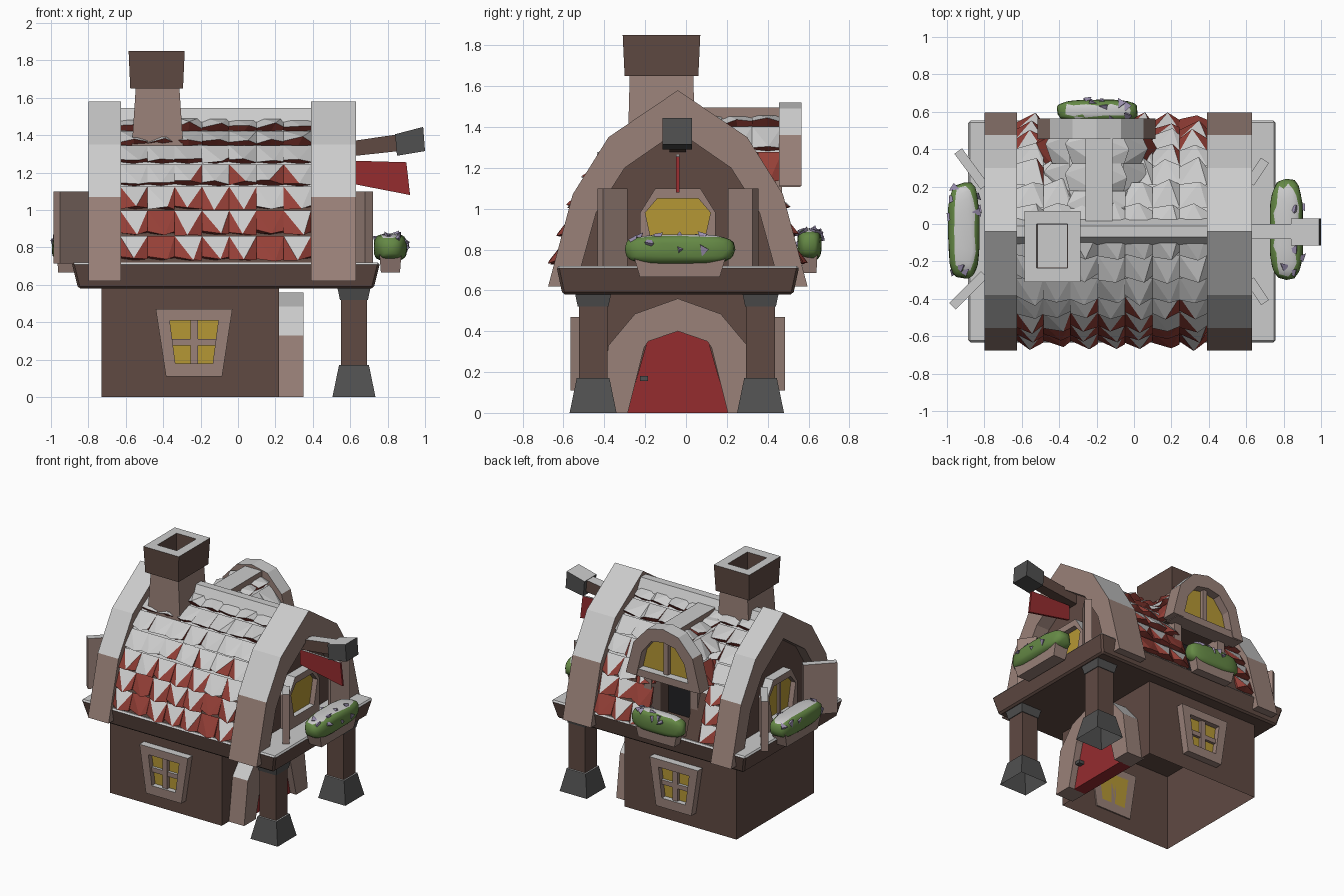
import bpy, bmesh, math, random
from mathutils import Vector, Matrix

if "Cube" in bpy.data.objects:
    bpy.data.objects.remove(bpy.data.objects["Cube"])
random.seed(4)
C = -0.04      # y of the house centre line
DX = -0.20     # x of the dormer centre line

def mat(name, *rgb):
    m = bpy.data.materials.new(name)
    m.diffuse_color = (*rgb, 1)
    m.use_nodes = True
    m.node_tree.nodes["Principled BSDF"].inputs["Base Color"].default_value = m.diffuse_color
    return m
WOOD = mat("dark_wood", .115, .068, .055)
TRIM = mat("trim_wood", .32, .22, .19)
TILE = mat("roof_red", .30, .05, .038)
RED = mat("door_red", .30, .025, .028)
GLASS = mat("yellow_glass", .46, .31, .035)
STONE = mat("stone", .08, .08, .08)
DARK = mat("soot", .015, .015, .017)
LEAF = mat("leaf", .13, .25, .06)
PETAL = mat("petal", .32, .27, .42)
PALE = mat("pale_top", .55, .56, .57)

def finish(bm, name, m, pale=.45):
    """Make the object; faces that look up get the pale weathered colour."""
    bmesh.ops.recalc_face_normals(bm, faces=bm.faces)
    for f in bm.faces:
        f.normal_update()
        f.material_index = int(f.normal.z > pale)
    me = bpy.data.meshes.new(name)
    bm.to_mesh(me)
    bm.free()
    me.materials.append(m)
    me.materials.append(PALE)
    ob = bpy.data.objects.new(name, me)
    bpy.context.collection.objects.link(ob)
    return ob

def place(p, t, axis):
    return {'x': (t, p[0], p[1]), 'y': (p[0], t, p[1]), 'z': (p[0], p[1], t)}[axis]

def prism(name, pts, axis, a, b, m):
    """Extrude a 2D outline along an axis from a to b."""
    bm = bmesh.new()
    A, B = ([bm.verts.new(place(p, t, axis)) for p in pts] for t in (a, b))
    bm.faces.new(A)
    bm.faces.new(B)
    for i in range(len(pts)):
        j = (i + 1) % len(pts)
        bm.faces.new((A[i], A[j], B[j], B[i]))
    return finish(bm, name, m)

def ring(name, outer, inner, axis, a, b, m, closed=True):
    """Frame between two outlines of equal length, extruded from a to b."""
    bm = bmesh.new()
    rows = [[bm.verts.new(place(p, t, axis)) for p in o]
            for o, t in ((outer, a), (outer, b), (inner, b), (inner, a))]
    n = len(outer)
    for i in range(n if closed else n - 1):
        j = (i + 1) % n
        for k in range(4):
            r, q = rows[k], rows[(k + 1) % 4]
            bm.faces.new((r[i], r[j], q[j], q[i]))
    if not closed:
        for i in (0, n - 1):
            bm.faces.new([r[i] for r in rows])
    return finish(bm, name, m)

def frustum(name, c, lo, hi, z0, z1, m, bottom=True):
    """Box with separate bottom and top half sizes, optionally open below."""
    bm = bmesh.new()
    bmesh.ops.create_cube(bm, size=2)
    if not bottom:
        bmesh.ops.delete(bm, geom=[f for f in bm.faces if f.normal.z < -.9], context='FACES_ONLY')
    for v in bm.verts:
        h = hi if v.co.z > 0 else lo
        v.co = (c[0] + v.co.x * h[0], c[1] + v.co.y * h[1], z1 if v.co.z > 0 else z0)
    return finish(bm, name, m)

def box(name, x0, x1, y0, y1, z0, z1, m):
    return prism(name, [(x0, y0), (x1, y0), (x1, y1), (x0, y1)], 'z', z0, z1, m)

def arch(half, c):
    """Mirror a half outline (listed from the apex down) about c."""
    return [(c - p, z) for p, z in reversed(half) if p > 0] + [(c + p, z) for p, z in half]

def tiles(name, half, u0, u1, cols, rows, to_world, skip=lambda u, s: False):
    """Pointed wedge tiles along both slopes of a roof outline."""
    bm = bmesh.new()
    segs = [(Vector(a), Vector(b)) for a, b in zip(half, half[1:])]
    total = sum((b - a).length for a, b in segs)
    def at(s, h):
        for k, (a, b) in enumerate(segs):
            L = (b - a).length
            if s <= L or k == len(segs) - 1:
                d = (b - a) / L
                return a + d * s + Vector((-d.y, d.x)) * h
            s -= L
    w, ln = (u1 - u0) / cols, total / rows
    for side in (-1, 1):
        for i in range(cols):
            for r in range(rows):
                u, s = u0 + i * w, r * ln
                if side > 0 and skip(u + w / 2, s + ln / 2):
                    continue
                j = lambda k: random.uniform(-k, k)
                e = s + ln * .9
                spec = [(u, s, .010), (u + w, s, .010), (u + w, e + j(.015), .025 + j(.012)),
                        (u + w * (.6 + j(.15)), e + .015 + j(.01), .056 + j(.01)),
                        (u, e + j(.015), .025 + j(.012)),
                        (u + w, e - .01, -.01), (u + w / 2, e, -.01), (u, e - .01, -.01)]
                V = [bm.verts.new(to_world(side, a, at(b, c))) for a, b, c in spec]
                for f in ((0, 1, 3), (1, 2, 3), (0, 3, 4), (2, 5, 6, 3), (3, 6, 7, 4), (1, 5, 2), (0, 4, 7), (0, 7, 6, 5, 1)):
                    bm.faces.new([V[q] for q in f])
    return finish(bm, name, TILE, .55)

# Ground floor (open below) and upper floor slab
frustum("ground_floor", (-.255, C), (.475, .47), (.475, .47), 0, .6, WOOD, bottom=False)
slab = frustum("floor_slab", (-.065, C), (.79, .565), (.825, .595), .58, .72, WOOD)
b = slab.modifiers.new("edge", 'BEVEL')
b.width, b.segments = .012, 1

# Porch pillars
for y in (C - .415, C + .405):
    frustum("pillar_foot", (.62, y), (.115, .115), (.08, .08), 0, .17, STONE, bottom=False)
    frustum("pillar", (.62, y), (.07, .07), (.07, .07), .15, .56, WOOD)
    frustum("pillar_cap", (.62, y), (.075, .075), (.088, .088), .52, .582, STONE)

# Door with arched surround
ring("door_frame", arch([(0, .56), (.21, .485), (.34, .33), (.385, 0)], C),
     arch([(0, .40), (.145, .35), (.165, .32), (.245, 0)], C), 'x', .2, .35, TRIM, closed=False)
prism("door", arch([(0, .41), (.15, .35), (.25, 0)], C), 'x', .2, .30, RED)
box("door_handle", .29, .34, -.225, -.185, .155, .18, STONE)

# Ground floor side windows
def trapezoid(t, bt, z0, z1):
    c = -.235
    return [(c - bt, z0), (c + bt, z0), (c + t, z1), (c - t, z1)]
for s in (-1, 1):
    y = lambda d: C + s * (.46 + d)
    ring("side_window_frame", trapezoid(.205, .15, .11, .47), trapezoid(.13, .10, .18, .41), 'y', y(0), y(.065), TRIM)
    prism("side_window_glass", trapezoid(.135, .105, .175, .415), 'y', y(0), y(.025), GLASS)
    prism("side_window_upright", [(-.255, .17), (-.215, .17), (-.215, .42), (-.255, .42)], 'y', y(0), y(.05), TRIM)
    prism("side_window_crossbar", [(-.355, .275), (-.115, .275), (-.115, .31), (-.355, .31)], 'y', y(0), y(.045), TRIM)

# Main roof body with a recess below the dormer
half = [(0, 1.49), (.30, 1.30), (.47, 1.05), (.575, .72)]
body = prism("upper_floor", arch(half, C), 'x', -.72, .52, WOOD)
cut = box("dormer_cutter", DX - .17, DX + .17, .25, .8, .73, 1.2, DARK)
cut.hide_render = True
cut.hide_viewport = True
mod = body.modifiers.new("recess", 'BOOLEAN')
mod.object, mod.solver = cut, 'EXACT'
box("recess_back", DX - .165, DX + .165, .245, .26, .73, 1.2, DARK)

tiles("roof_tiles", half, -.63, .39, 7, 7, lambda s, u, p: (u, C + s * p.x, p.y),
      lambda u, s: abs(u - DX) < .22 and s > .36)
prism("ridge_beam", arch([(.03, 1.545), (.07, 1.47)], C), 'x', -.65, .41, TILE)

# Gable end frames
outer = arch([(0, 1.58), (.34, 1.35), (.515, 1.07), (.635, .62)], C)
inner = arch([(0, 1.38), (.26, 1.20), (.40, .98), (.50, .62)], C)
for x0, x1 in ((-.80, -.625), (.39, .63)):
    ring("gable_frame", outer, inner, 'x', x0, x1, TRIM, closed=False)

# Gable windows
for x0, s in ((.51, 1), (-.71, -1)):
    ring("gable_window_frame", arch([(.11, 1.10), (.185, .98), (.185, .72)], C),
         arch([(.10, 1.05), (.16, .98), (.12, .80)], C), 'x', x0, x0 + s * .08, TRIM)
    prism("gable_window_glass", arch([(.105, 1.055), (.165, .98), (.125, .79)], C), 'x', x0, x0 + s * .04, GLASS)
box("gable_window_upright", -.77, -.71, C - .012, C + .012, .78, 1.06, TRIM)

# Open shutters
for a, b2 in (((.62, -.30), (.70, -.42)), ((.62, .22), (.70, .34)),
              ((-.80, -.27), (-.97, -.44)), ((-.80, .20), (-.94, .39))):
    a, b2 = Vector(a), Vector(b2)
    n = Vector((a.y - b2.y, b2.x - a.x)).normalized() * .025
    prism("shutter", [a + n, b2 + n, b2 - n, a - n], 'z', .715, 1.1, TRIM)

# Chimney with hollow cap
frustum("chimney_stack", (-.43, -.12), (.14, .165), (.115, .155), 1.3, 1.68, TRIM)
cap = [(-.585, -.31), (-.285, -.31), (-.285, .07), (-.585, .07)]
hole = [(-.52, -.235), (-.355, -.235), (-.355, 0), (-.52, 0)]
shell = ring("chimney_cap", cap, hole, 'z', 1.65, 1.85, WOOD)
for v in shell.data.vertices:
    if v.co.z < 1.7:
        v.co.x = -.435 + (v.co.x + .435) * .94
        v.co.y = C - .08 + (v.co.y - C + .08) * .95
prism("chimney_flue", hole, 'z', 1.66, 1.72, DARK)

# Dormer
dh = [(0, 1.46), (.15, 1.39), (.235, 1.27), (.27, 1.12)]
prism("dormer_body", arch(dh, DX), 'y', -.02, .47, WOOD)
tiles("dormer_tiles", dh, .03, .47, 3, 3, lambda s, u, p: (DX + s * p.x, u, p.y))
box("dormer_ridge", DX - .06, DX + .085, .0, .48, 1.44, 1.495, TRIM)
ring("dormer_frame", arch([(0, 1.52), (.13, 1.49), (.25, 1.36), (.315, 1.11)], DX),
     arch([(0, 1.42), (.10, 1.40), (.18, 1.30), (.225, 1.11)], DX), 'y', .455, .565, TRIM, closed=False)
prism("dormer_glass", arch([(0, 1.43), (.105, 1.405), (.19, 1.30), (.23, 1.12)], DX), 'y', .44, .50, GLASS)
box("dormer_upright", DX - .018, DX + .018, .46, .53, 1.12, 1.44, TRIM)
box("dormer_sill", DX - .27, DX + .27, .44, .56, 1.105, 1.16, TRIM)
for x in (DX - .195, DX + .195):
    box("dormer_jamb", x - .03, x + .03, .36, .47, .71, 1.13, TRIM)

# Flag on a slanted pole
prism("flag_pole", [(.45, 1.27), (.86, 1.315), (.86, 1.405), (.45, 1.345)], 'y', -.08, 0, WOOD)
prism("pole_end", [(.84, 1.405), (.99, 1.444), (1.0, 1.315), (.85, 1.29)], 'y', -.115, .03, STONE)
prism("flag", [(.56, 1.265), (.90, 1.255), (.92, 1.08), (.56, 1.15)], 'y', C - .008, C + .008, RED)

# Flower boxes
def flower_box(c, r, trough):
    bm = bmesh.new()
    bmesh.ops.create_icosphere(bm, subdivisions=3, radius=1)
    for v in bm.verts:
        d = [math.copysign(abs(k) ** .62, k) * random.uniform(.96, 1.02) for k in v.co]
        v.co = [c[k] + d[k] * r[k] for k in range(3)]
    spots = random.sample([v.co.copy() for v in bm.verts if v.co.z > c[2] - .02], 9)
    bush = finish(bm, "bush", LEAF, .93)
    for p in bush.data.polygons:
        p.use_smooth = True
    bm = bmesh.new()
    for p in spots:
        q = (p - Vector(c)).normalized().to_track_quat('Z', 'Y').to_matrix().to_4x4()
        spin = Matrix.Rotation(random.uniform(0, 6), 4, 'Z')
        bmesh.ops.create_cone(bm, cap_ends=True, segments=3, radius1=.035, radius2=0, depth=.035,
                              matrix=Matrix.Translation(p) @ q @ spin)
    finish(bm, "petals", PETAL, 2)
    frustum("flower_trough", c, [k * .85 for k in trough], trough, c[2] - r[2] - .06, c[2] - .02, TRIM)
flower_box((.815, -.03, .80), (.09, .27, .075), (.06, .23))
flower_box((-.91, -.035, .80), (.085, .26, .075), (.06, .22))
flower_box((-.195, .605, .825), (.22, .06, .08), (.18, .04))
